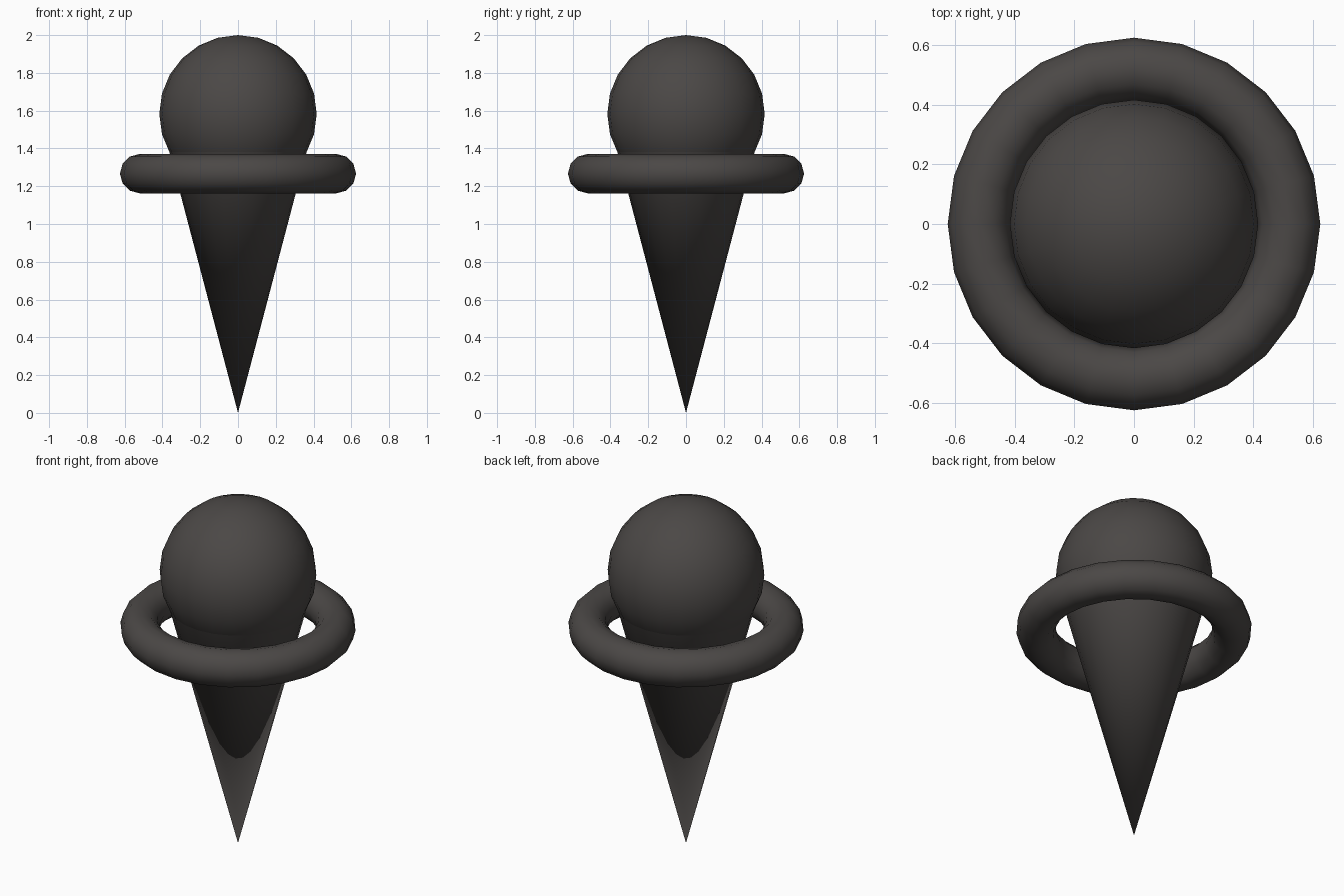
import bpy
import math

if "Cube" in bpy.data.objects:
    bpy.data.objects.remove(bpy.data.objects["Cube"])

S = 2 / 4.8          # model unit: ball radius
SIDES = 24
BALL_Z = 3.8 * S     # ball centre, also the cone's rim height
RING_Z = 3.04 * S

dark = bpy.data.materials.new("dark grey")
dark.diffuse_color = (0.07, 0.064, 0.061, 1)
dark.use_nodes = True
dark.node_tree.nodes["Principled BSDF"].inputs["Base Color"].default_value = dark.diffuse_color


def finish(name, smooth_angle=60):
    obj = bpy.context.object
    obj.name = name
    obj.data.materials.append(dark)
    bpy.ops.object.transform_apply(location=True, rotation=True, scale=True)
    bpy.ops.object.shade_smooth_by_angle(angle=math.radians(smooth_angle))
    return obj


# Cone: point down on the ground, rim at the ball's equator
bpy.ops.mesh.primitive_cone_add(vertices=SIDES, radius1=0, radius2=S,
                                depth=BALL_Z, location=(0, 0, BALL_Z / 2))
finish("cone")

# Ball resting in the cone
bpy.ops.mesh.primitive_uv_sphere_add(segments=SIDES, ring_count=12, radius=S,
                                     location=(0, 0, BALL_Z))
finish("ball")

# Ring around the cone
bpy.ops.mesh.primitive_torus_add(major_segments=SIDES, minor_segments=12,
                                 major_radius=1.25 * S, minor_radius=0.25 * S,
                                 location=(0, 0, RING_Z))
finish("ring")
